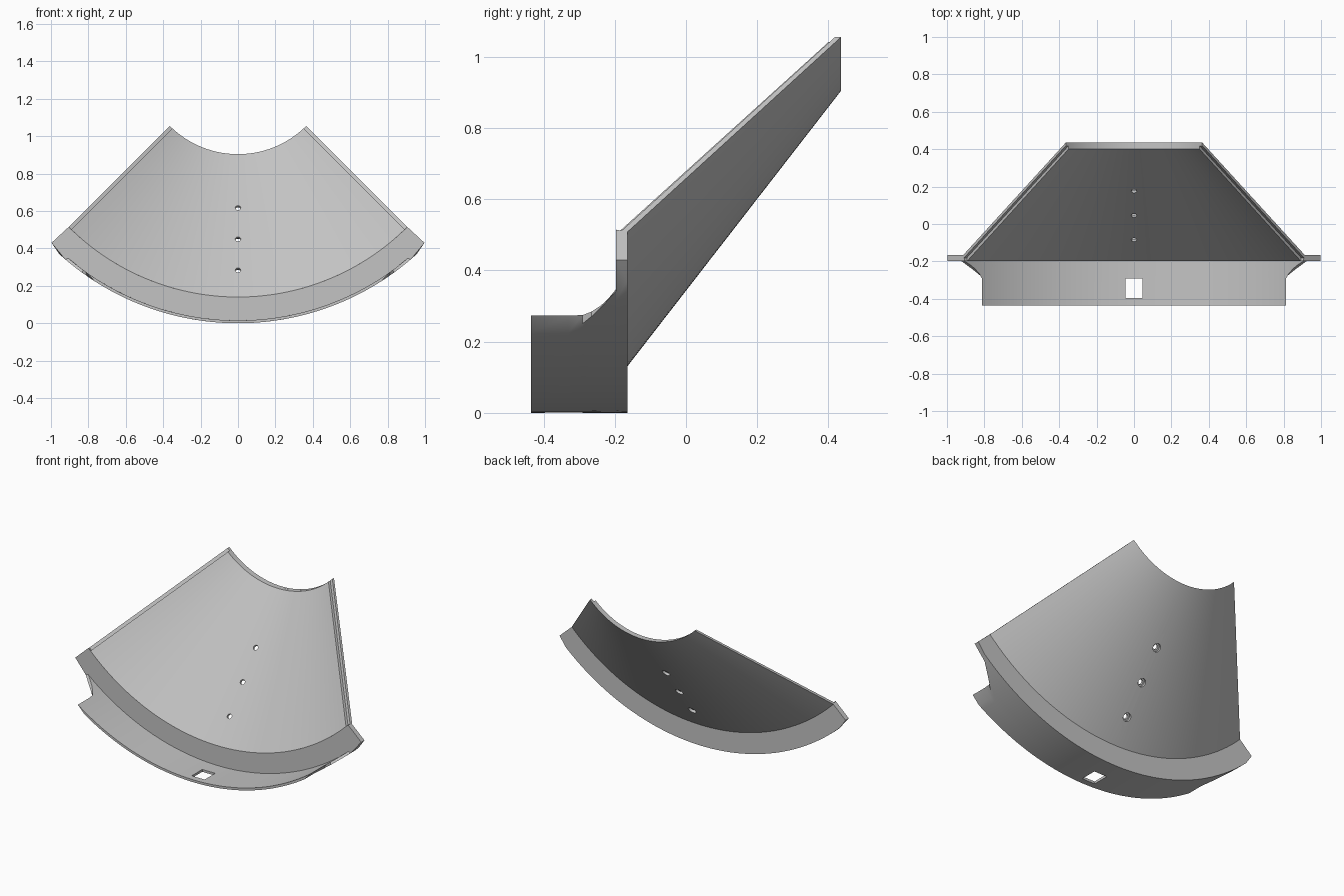
import bpy, bmesh, math
from mathutils import Vector

cube = bpy.data.objects.get("Cube")
if cube:
    bpy.data.objects.remove(cube, do_unlink=True)

AXIS_Z = 1.42      # height of the cone axis, which runs along y
SEGMENTS = 49

grey = bpy.data.materials.new("light_grey")
grey.use_nodes = True
grey.diffuse_color = (0.55, 0.55, 0.55, 1)
grey.node_tree.nodes["Principled BSDF"].inputs["Base Color"].default_value = grey.diffuse_color


def add_object(name, bm):
    bmesh.ops.recalc_face_normals(bm, faces=bm.faces)
    mesh = bpy.data.meshes.new(name)
    bm.to_mesh(mesh)
    bm.free()
    mesh.materials.append(grey)
    obj = bpy.data.objects.new(name, mesh)
    bpy.context.collection.objects.link(obj)
    return obj


def sweep(name, side_a, side_b):
    """Sweep a wall about the axis; each point is (radius, y, half angle)."""
    bm = bmesh.new()
    loop = side_a + side_b[::-1]
    rows = []
    for s in range(SEGMENTS + 1):
        t = 2 * s / SEGMENTS - 1
        row = []
        for r, y, half in loop:
            a = math.radians(half) * t
            row.append(bm.verts.new((r * math.sin(a), y, AXIS_Z - r * math.cos(a))))
        rows.append(row)
    n = len(loop)
    for p, q in zip(rows, rows[1:]):
        for i in range(n):
            j = (i + 1) % n
            bm.faces.new((p[i], p[j], q[j], q[i]))
    for row in (rows[0], rows[-1]):
        for i in range(n // 2 - 1):
            bm.faces.new((row[i], row[i + 1], row[n - 2 - i], row[n - 1 - i]))
    return add_object(name, bm)


def select_only(obj):
    bpy.ops.object.select_all(action="DESELECT")
    obj.select_set(True)
    bpy.context.view_layer.objects.active = obj


def cut(obj, cutter):
    cutter.hide_render = True
    mod = obj.modifiers.new("opening", "BOOLEAN")
    mod.operation = "DIFFERENCE"
    mod.solver = "EXACT"
    mod.object = cutter
    select_only(obj)
    bpy.ops.object.modifier_apply(modifier=mod.name)
    bpy.data.objects.remove(cutter, do_unlink=True)


def drill(obj, radius):
    """Three screw holes square to the cone wall."""
    normal = Vector((0, 1.29, -1)).normalized()
    for y, z in ((0.175, 0.617), (0.045, 0.45), (-0.085, 0.284)):
        bm = bmesh.new()
        bmesh.ops.create_cone(bm, cap_ends=True, segments=24,
                              radius1=radius, radius2=radius, depth=0.15)
        cutter = add_object("hole_cutter", bm)
        cutter.rotation_mode = "QUATERNION"
        cutter.rotation_quaternion = normal.to_track_quat("Z", "Y")
        cutter.location = (0, y, z)
        cut(obj, cutter)


def layer(pair, step):
    """Cone generator whose side edges stand back by a constant step."""
    return [(r, y, 45 - math.degrees(step / r)) for r, y in pair]


# Cone wall in two layers, with a rebate along each side edge
outer = [(1.29, -0.165), (0.516, 0.435)]
middle = [(1.285, -0.181), (0.516, 0.418)]
inner = [(1.28, -0.197), (0.516, 0.40)]
cone_outer = sweep("cone_outer_layer", layer(outer, 0), layer(middle, 0))
cone_inner = sweep("cone_inner_layer", layer(middle, 0.02), layer(inner, 0.02))
drill(cone_outer, 0.025)
drill(cone_inner, 0.015)

# Step ring with chamfered ends
rim = sweep("step_ring",
            [(1.28, -0.197, 45), (1.405, -0.197, 45.2), (1.42, -0.197, 40.6)],
            [(1.29, -0.165, 45), (1.405, -0.165, 45.2), (1.42, -0.165, 42.3)])

# Thin front collar whose ends flare out towards the ring
flare = [(-0.435, 32.7, 35.3), (-0.33, 32.7, 35.3), (-0.29, 34.6, 35.4),
         (-0.265, 36.0, 36.1), (-0.24, 37.6, 37.2), (-0.22, 39.0, 38.4),
         (-0.197, 40.6, 40.2)]
collar = sweep("front_collar", [(1.42, y, a) for y, a, b in flare],
               [(1.405, y, b) for y, a, b in flare])

# Square opening in the collar
bm = bmesh.new()
bmesh.ops.create_cube(bm, size=1)
opening = add_object("opening_cutter", bm)
opening.scale = (0.09, 0.105, 0.2)
opening.location = (0, -0.343, 0)
cut(collar, opening)

for obj in (cone_outer, cone_inner, rim, collar):
    select_only(obj)
    bpy.ops.object.shade_smooth_by_angle(angle=math.radians(30))
